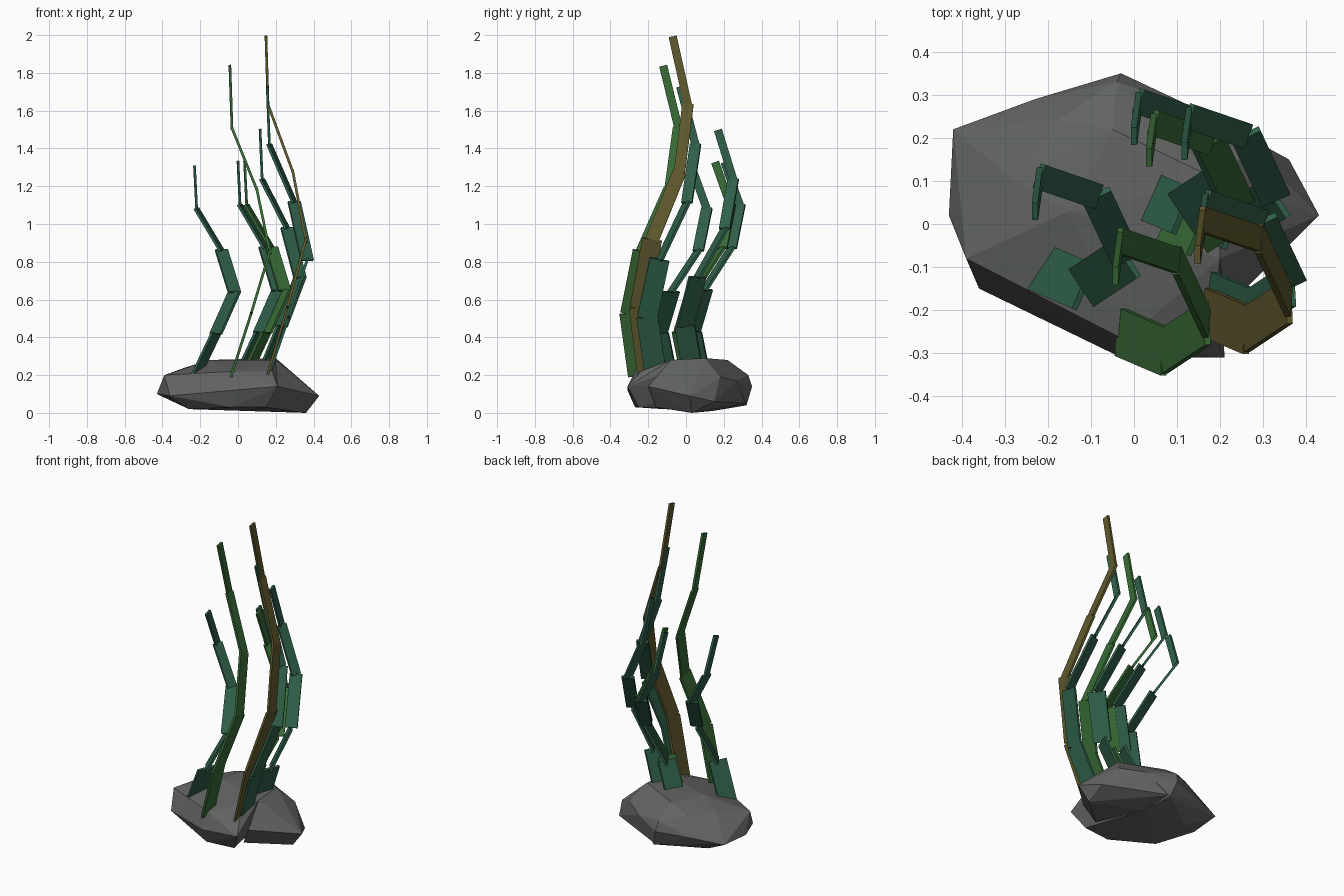
import bpy, bmesh
from mathutils import Vector, Matrix

cube = bpy.data.objects.get("Cube")
if cube:
    bpy.data.objects.remove(cube, do_unlink=True)


def material(name, rgb):
    mat = bpy.data.materials.new(name)
    mat.use_nodes = True
    colour = (*rgb, 1)
    mat.diffuse_color = colour
    mat.node_tree.nodes["Principled BSDF"].inputs["Base Color"].default_value = colour
    return mat


stone = material("stone grey", (.122, .127, .122))
teal = material("teal weed", (.029, .115, .066))
green = material("green weed", (.04, .144, .036))
olive = material("olive weed", (.115, .098, .026))


def make_object(name, bm, mat):
    bmesh.ops.recalc_face_normals(bm, faces=bm.faces)
    mesh = bpy.data.meshes.new(name)
    bm.to_mesh(mesh)
    bm.free()
    mesh.materials.append(mat)
    obj = bpy.data.objects.new(name, mesh)
    bpy.context.collection.objects.link(obj)
    return obj


def hull(name, points, mat):
    """Faceted convex lump, corners given in hundredths."""
    bm = bmesh.new()
    for p in points:
        bm.verts.new(Vector(p) / 100)
    bmesh.ops.convex_hull(bm, input=bm.verts)
    loose = [v for v in bm.verts if not v.link_faces]
    bmesh.ops.delete(bm, geom=loose, context='VERTS')
    return make_object(name, bm, mat)


# Rock base with a pointed spur blended into its left side
hull("rock_body", [
    (-43, 2, 10), (-42, 22, 11), (-36, -15, 9), (-39, -8, 20),
    (-23, 29, 13), (-3, 35, 14), (-18, 24, 24), (-28, 10, 24),
    (14, 27, 17), (-4, 33, 20), (-15, 3, 28), (-5, 22, 28),
    (20, 10, 29), (20, -8, 28), (-3, -31, 12), (21, -31, 14),
    (-2, -27, 22), (18, -24, 22), (-26, -12, 2), (-26, 15, 2),
    (-3, -27, 3), (15, -25, 3), (5, 14, 1), (0, 32, 4)], stone)
hull("rock_spur", [
    (43, 2, 9), (36, 15, 6), (36, 3, 0), (28, -6, 19), (24, -9, 7),
    (20, -8, 28), (20, 10, 29), (27, 18, 19), (14, 27, 17),
    (0, 32, 5), (5, 14, 1), (15, -16, 3), (21, -20, 14)], stone)

# Shared winding path of every frond: sideways offsets from the root
PATH = [(0, 0), (.105, -.045), (.203, .02), (.135, .165), (.003, .21), (-.008, .13)]
WIDTHS = [.115, .105, .072, .06, .043]
THICKNESS = .014
ROOT_Z = .2


def frond(name, x, y, top, mat, turned=()):
    """Chain of thin slats; the turned ones lie flat across the path."""
    rise = (top - ROOT_Z) / (len(PATH) - 1)
    points = [Vector((x + dx, y + dy, ROOT_Z + i * rise))
              for i, (dx, dy) in enumerate(PATH)]
    bm = bmesh.new()
    for i, width in enumerate(WIDTHS):
        start, end = points[i], points[i + 1]
        step = end - start
        along = step.normalized()
        side = Vector((-step.y, step.x, 0)) if i in turned else Vector((0, 1, 0))
        side = (side - along * side.dot(along)).normalized()
        normal = side.cross(along)
        frame = Matrix((normal, side, along)).transposed().to_4x4()
        size = Matrix.Diagonal((THICKNESS, width, step.length + .006, 1))
        place = Matrix.Translation((start + end) / 2)
        bmesh.ops.create_cube(bm, size=1, matrix=place @ frame @ size)
    make_object(name, bm, mat)


LOWER_FOUR = range(4)
MIDDLE_TWO = (2, 3)
frond("tall_olive_frond", .156, -.2, 1.99, olive)
frond("front_green_frond", -.035, -.25, 1.835, green)
frond("tall_teal_frond", .163, -.16, 1.725, teal, MIDDLE_TWO)
frond("right_teal_frond", -.222, -.1, 1.3, teal, LOWER_FOUR)
frond("back_tall_teal_frond", .125, .04, 1.495, teal, LOWER_FOUR)
frond("back_short_teal_frond", .008, .075, 1.325, teal, LOWER_FOUR)
frond("back_green_frond", .043, .025, 1.325, green, LOWER_FOUR)
